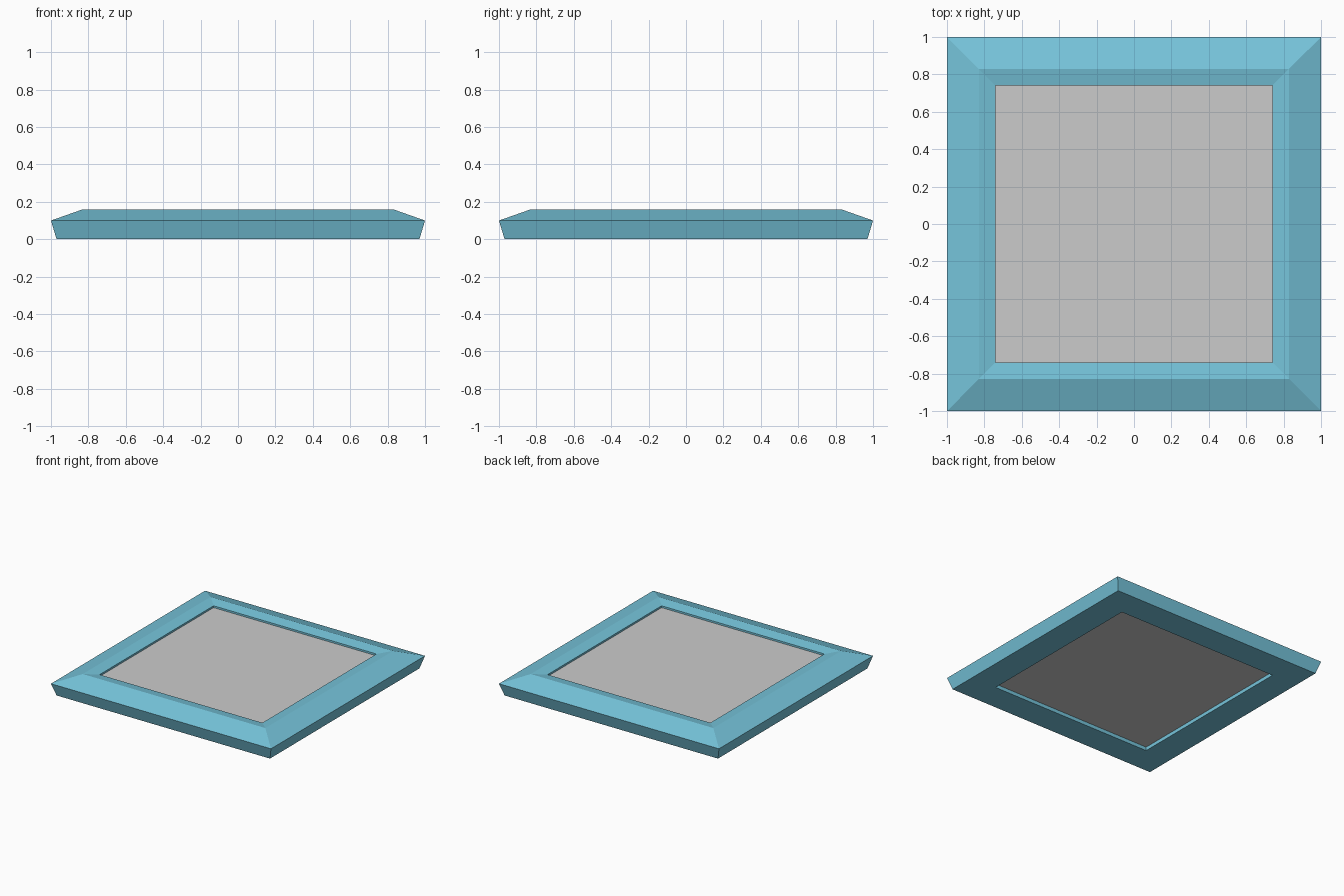
import bpy, bmesh

if "Cube" in bpy.data.objects:
    bpy.data.objects.remove(bpy.data.objects["Cube"])

BLUE = bpy.data.materials.new("frame_blue")
BLUE.diffuse_color = (0.18, 0.55, 0.70, 1)
BLUE.use_nodes = True
BLUE.node_tree.nodes["Principled BSDF"].inputs["Base Color"].default_value = BLUE.diffuse_color


def finish(name, bm, mat=None):
    bmesh.ops.recalc_face_normals(bm, faces=bm.faces)
    mesh = bpy.data.meshes.new(name)
    bm.to_mesh(mesh)
    bm.free()
    obj = bpy.data.objects.new(name, mesh)
    bpy.context.collection.objects.link(obj)
    if mat:
        mesh.materials.append(mat)
    return obj


# Frame: moulding section (half width, height) mitred around a square
section = [(0.74, 0.0), (0.97, 0.0), (1.0, 0.10), (0.83, 0.16), (0.74, 0.145)]
corners = [(-1, -1), (1, -1), (1, 1), (-1, 1)]
bm = bmesh.new()
rings = [[bm.verts.new((sx * r, sy * r, z)) for r, z in section]
         for sx, sy in corners]
n = len(section)
for i in range(4):
    a, b = rings[i], rings[(i + 1) % 4]
    for j in range(n):
        k = (j + 1) % n
        bm.faces.new((a[j], b[j], b[k], a[k]))
finish("frame", bm, BLUE)

# Panel: flat slab recessed inside the frame opening
bm = bmesh.new()
bmesh.ops.create_cube(bm, size=1.0)
bmesh.ops.scale(bm, vec=(1.48, 1.48, 0.10), verts=bm.verts)
bmesh.ops.translate(bm, vec=(0, 0, 0.08), verts=bm.verts)
finish("panel", bm)
